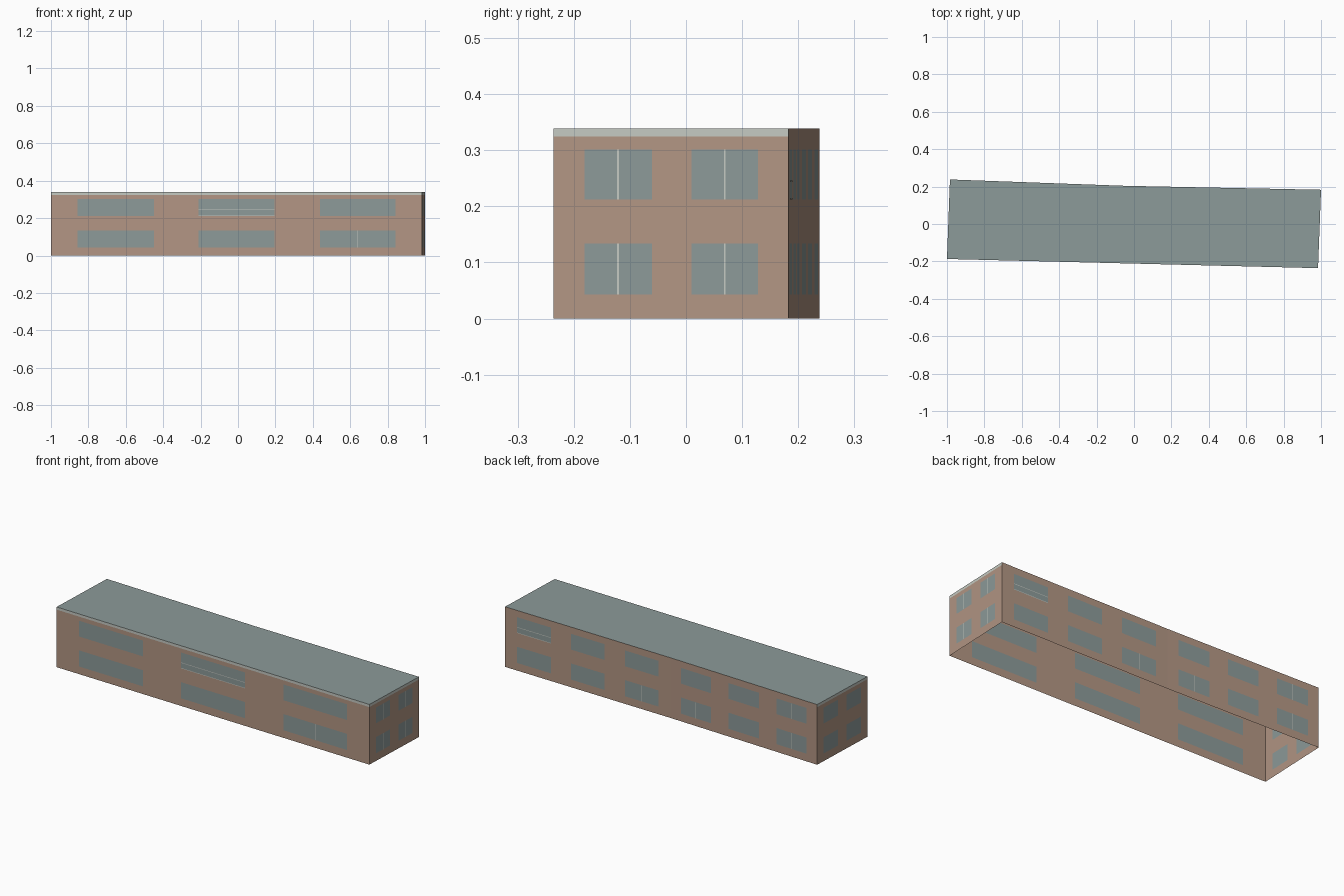
import bpy
import bmesh
from mathutils import Vector

cube = bpy.data.objects.get("Cube")
if cube:
    bpy.data.objects.remove(cube, do_unlink=True)


def material(name, rgb):
    m = bpy.data.materials.new(name)
    m.use_nodes = True
    m.diffuse_color = (*rgb, 1)
    m.node_tree.nodes["Principled BSDF"].inputs["Base Color"].default_value = (*rgb, 1)
    return m


BRICK = material("brick", (0.45, 0.305, 0.23))
GLASS = material("blue grey", (0.265, 0.325, 0.32))
TRIM = material("pale trim", (0.56, 0.59, 0.54))

HEIGHT, TRIM_Z = 0.339, 0.324
FLOORS = [(0.043, 0.134), (0.212, 0.301)]
LONG = [(0.072, 0.277), (0.398, 0.603), (0.725, 0.929)]
SHORT = [(0.131, 0.418), (0.587, 0.87)]

# Footprint corners, anticlockwise from above
FL, FR = Vector((-1, -0.187)), Vector((0.984, -0.236))
BR, BEND, BL = Vector((1, 0.183)), Vector((-0.045, 0.204)), Vector((-0.984, 0.238))


def finish(name, bm, mats):
    mesh = bpy.data.meshes.new(name)
    bm.to_mesh(mesh)
    bm.free()
    for m in mats:
        mesh.materials.append(m)
    obj = bpy.data.objects.new(name, mesh)
    bpy.context.collection.objects.link(obj)
    return obj


def wall(name, a, b, windows, trim):
    """Sheet wall cut into a grid, with flush glass cells and a top trim row."""
    us = [0] + [u for w in windows for u in w] + [1]
    zs = [0] + [z for f in FLOORS for z in f] + [TRIM_Z, HEIGHT]
    bm = bmesh.new()
    grid = [[bm.verts.new((*a.lerp(b, u), z)) for u in us] for z in zs]
    for r in range(len(zs) - 1):
        for c in range(len(us) - 1):
            face = bm.faces.new((grid[r][c], grid[r][c + 1],
                                 grid[r + 1][c + 1], grid[r + 1][c]))
            if r % 2 and c % 2 and zs[r] < TRIM_Z:
                face.material_index = 1
            elif trim and zs[r] == TRIM_Z:
                face.material_index = 2
    finish(name, bm, [BRICK, GLASS, TRIM])


def bar(name, a, b, u0, u1, z0, z1):
    """Thin plate laid on the wall from a to b."""
    d = (b - a).normalized()
    out = Vector((d.y, -d.x)) * 0.001
    p, q = a.lerp(b, u0) + out, a.lerp(b, u1) + out
    bm = bmesh.new()
    bm.faces.new([bm.verts.new(v) for v in
                  ((*p, z0), (*q, z0), (*q, z1), (*p, z1))])
    finish(name, bm, [TRIM])


def mullion(name, a, b, window, floor):
    mid = sum(window) / 2
    half = 0.0016 / (b - a).length
    bar(name, a, b, mid - half, mid + half, *floor)


def rails(name, a, b, window):
    for i, z in enumerate((0.212, 0.243)):
        bar(f"{name}_{i + 1}", a, b, *window, z, z + 0.003)


# Walls
wall("front_wall", FL, FR, LONG, True)
wall("right_end_wall", FR, BR, SHORT, True)
wall("back_wall_right", BR, BEND, LONG, False)
wall("back_wall_left", BEND, BL, LONG, False)
wall("left_end_wall", BL, FL, SHORT, True)

# Flat roof
bm = bmesh.new()
bm.faces.new([bm.verts.new((*p, HEIGHT)) for p in (FL, FR, BR, BEND, BL)])
finish("roof", bm, [GLASS])

# Window bars
for i, floor in enumerate(FLOORS):
    for j, window in enumerate(SHORT):
        mullion(f"right_end_mullion_{i}_{j}", FR, BR, window, floor)
    mullion(f"back_left_mullion_{i}", BEND, BL, LONG[2], floor)
mullion("front_mullion", FL, FR, LONG[2], FLOORS[0])
mullion("back_mullion_right", BR, BEND, LONG[2], FLOORS[0])
mullion("back_mullion_left", BEND, BL, LONG[0], FLOORS[0])
rails("front_rail", FL, FR, LONG[1])
rails("back_rail", BR, BEND, LONG[0])
